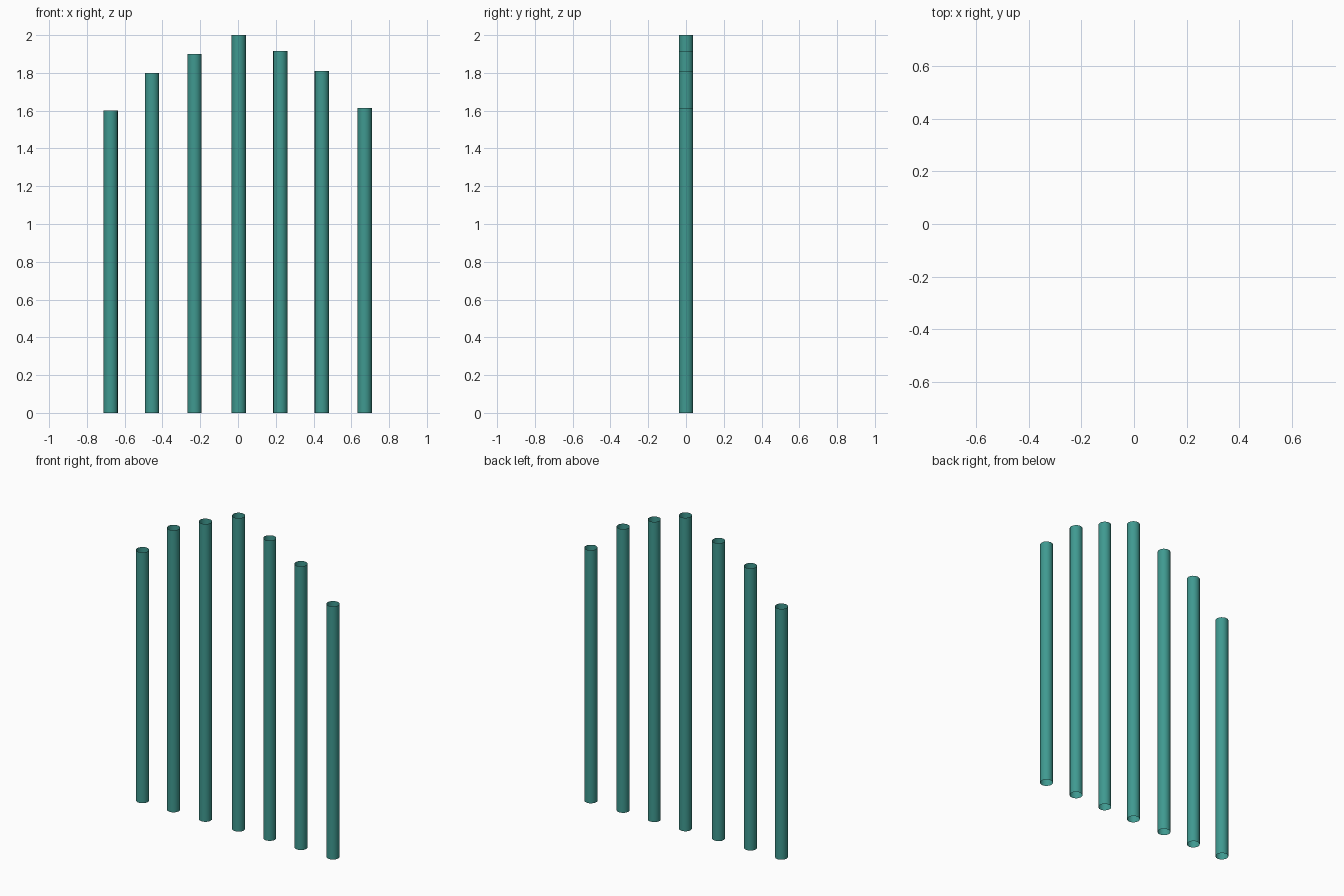
import bpy

if "Cube" in bpy.data.objects:
    bpy.data.objects.remove(bpy.data.objects["Cube"])

RADIUS = 0.038

teal = bpy.data.materials.new("teal")
teal.diffuse_color = (0.05, 0.32, 0.28, 1)
teal.use_nodes = True
teal.node_tree.nodes["Principled BSDF"].inputs["Base Color"].default_value = teal.diffuse_color

# Row of open-ended hanging tubes: (x position, height)
tubes = [(-0.674, 1.60), (-0.455, 1.80), (-0.23, 1.90), (0.004, 2.0),
         (0.224, 1.915), (0.444, 1.81), (0.671, 1.615)]


def add_tube(name, x, height):
    bpy.ops.mesh.primitive_cylinder_add(
        vertices=16, radius=RADIUS, depth=height,
        end_fill_type='NOTHING', location=(x, 0, height / 2))
    tube = bpy.context.object
    tube.name = name
    tube.data.materials.append(teal)
    bpy.ops.object.shade_smooth_by_angle()


for i, (x, height) in enumerate(tubes, 1):
    add_tube(f"tube_{i}", x, height)
